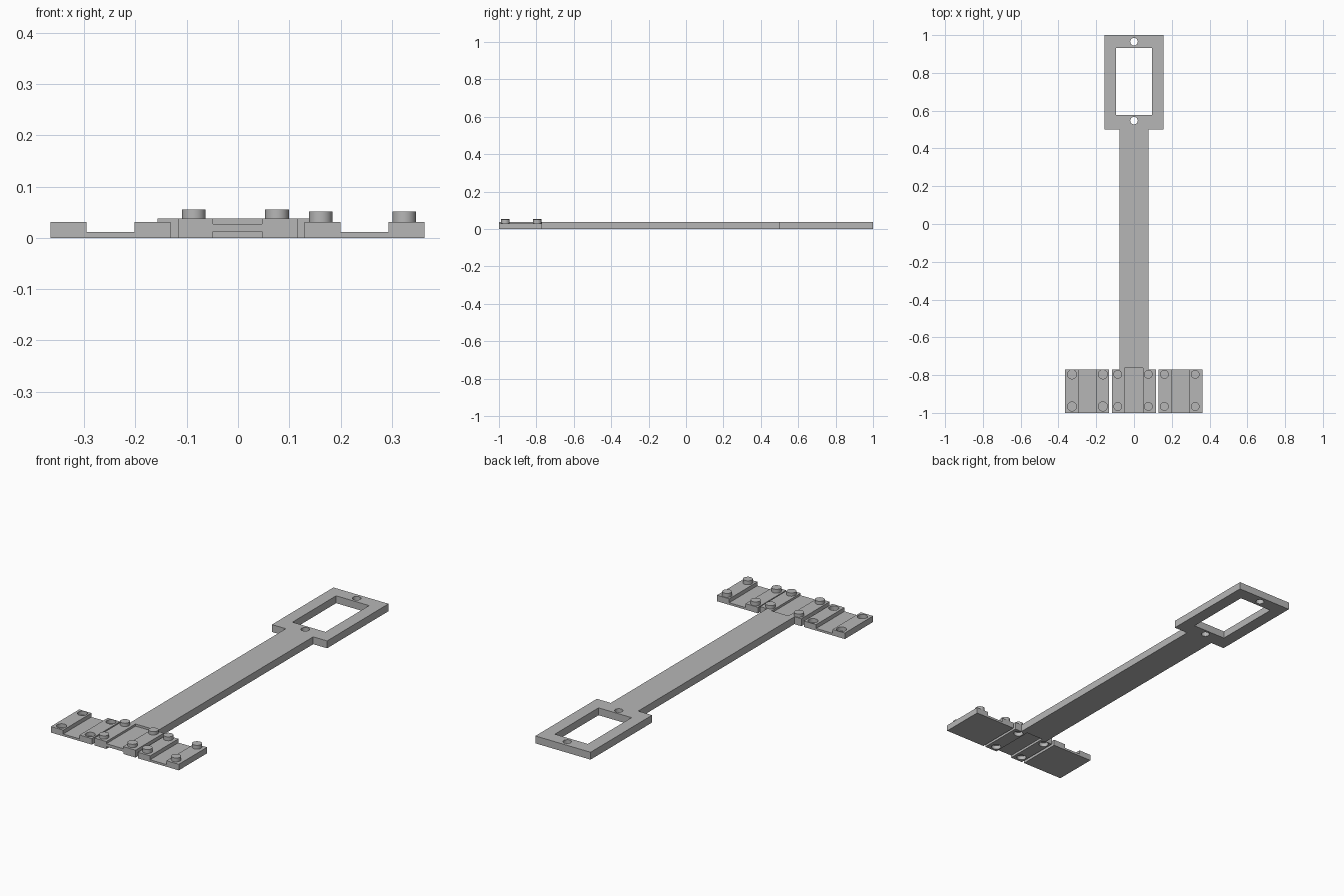
import bpy, bmesh, math
from mathutils import Vector

cube = bpy.data.objects.get("Cube")
if cube:
    bpy.data.objects.remove(cube, do_unlink=True)

grey = bpy.data.materials.new("plain_grey")
grey.use_nodes = True
GREY = (0.47, 0.47, 0.47, 1)
grey.diffuse_color = GREY
grey.node_tree.nodes["Principled BSDF"].inputs["Base Color"].default_value = GREY

FRONT, BACK = -1.0, -0.77
ROWS = (-0.966, -0.796)
PEG_R = 0.023


def make(name, bm):
    bmesh.ops.recalc_face_normals(bm, faces=bm.faces)
    mesh = bpy.data.meshes.new(name)
    bm.to_mesh(mesh)
    bm.free()
    mesh.materials.append(grey)
    obj = bpy.data.objects.new(name, mesh)
    bpy.context.collection.objects.link(obj)
    return obj


def prism(name, points, move):
    """Extrude a flat outline along a vector."""
    bm = bmesh.new()
    face = bm.faces.new([bm.verts.new(p) for p in points])
    ext = bmesh.ops.extrude_face_region(bm, geom=[face])
    verts = [v for v in ext["geom"] if isinstance(v, bmesh.types.BMVert)]
    bmesh.ops.translate(bm, verts=verts, vec=Vector(move))
    return make(name, bm)


def box(name, x0, x1, y0, y1, z0, z1):
    return prism(name, [(x0, y0, z0), (x1, y0, z0), (x1, y1, z0), (x0, y1, z0)],
                 (0, 0, z1 - z0))


def disc(name, x, y, z0, z1, r=PEG_R):
    ring = [(x + r * math.cos(math.tau * i / 32), y + r * math.sin(math.tau * i / 32), z0)
            for i in range(32)]
    return prism(name, ring, (0, 0, z1 - z0))


def activate(obj):
    bpy.ops.object.select_all(action='DESELECT')
    obj.select_set(True)
    bpy.context.view_layer.objects.active = obj


def cut(obj, cutter):
    cutter.hide_render = True
    mod = obj.modifiers.new("cut", 'BOOLEAN')
    mod.operation, mod.solver, mod.object = 'DIFFERENCE', 'EXACT', cutter
    activate(obj)
    bpy.ops.object.modifier_apply(modifier=mod.name)
    bpy.data.objects.remove(cutter, do_unlink=True)


def smooth(obj):
    activate(obj)
    bpy.ops.object.shade_smooth_by_angle(angle=math.radians(30))


def pegs(name, xs, z0, z1):
    for x in xs:
        for y in ROWS:
            smooth(disc(name, x, y, z0, z1))


# Main body: centre plate, long arm and frame in one outline
THICK = 0.038
half = [(0.117, FRONT), (0.117, BACK), (0.078, BACK), (0.078, 0.5), (0.157, 0.5), (0.157, 1.0)]
outline = half + [(-x, y) for x, y in reversed(half)]
body = prism("arm_and_frame", [(x, y, 0) for x, y in outline], (0, 0, THICK))

# Frame window and its two screw holes
cut(body, box("window_cutter", -0.094, 0.094, 0.577, 0.932, -0.1, 0.1))
for y in (0.547, 0.965):
    cut(body, disc("screw_hole_cutter", 0, y, -0.1, 0.1, 0.02))

# Shallow channels above and below the centre plate
for z0, z1 in ((-0.05, 0.012), (0.027, 0.1)):
    cut(body, box("channel_cutter", -0.049, 0.047, -1.1, -0.763, z0, z1))

# Sockets under the centre plate, pegs on top
CENTRE_X = (-0.086, 0.076)
for x in CENTRE_X:
    for y in ROWS:
        cut(body, disc("socket_cutter", x, y, -0.05, 0.02))
smooth(body)
pegs("centre_peg", CENTRE_X, THICK - 0.005, 0.055)


# Side plates: a wide groove between two raised ends
def side_plate(name, x0, g0, g1, x1, top=0.031, low=0.011):
    profile = [(x0, 0), (x1, 0), (x1, top), (g1, top), (g1, low),
               (g0, low), (g0, top), (x0, top)]
    return prism(name, [(x, FRONT, z) for x, z in profile], (0, BACK - FRONT, 0))


side_plate("left_plate", 0.13, 0.2, 0.293, 0.363)
pegs("left_peg", (0.161, 0.324), 0.026, 0.051)

right = side_plate("right_plate", -0.365, -0.295, -0.202, -0.132)
for x in (-0.328, -0.165):
    for y in ROWS:
        cut(right, disc("socket_cutter", x, y, 0.011, 0.1, 0.024))
smooth(right)
